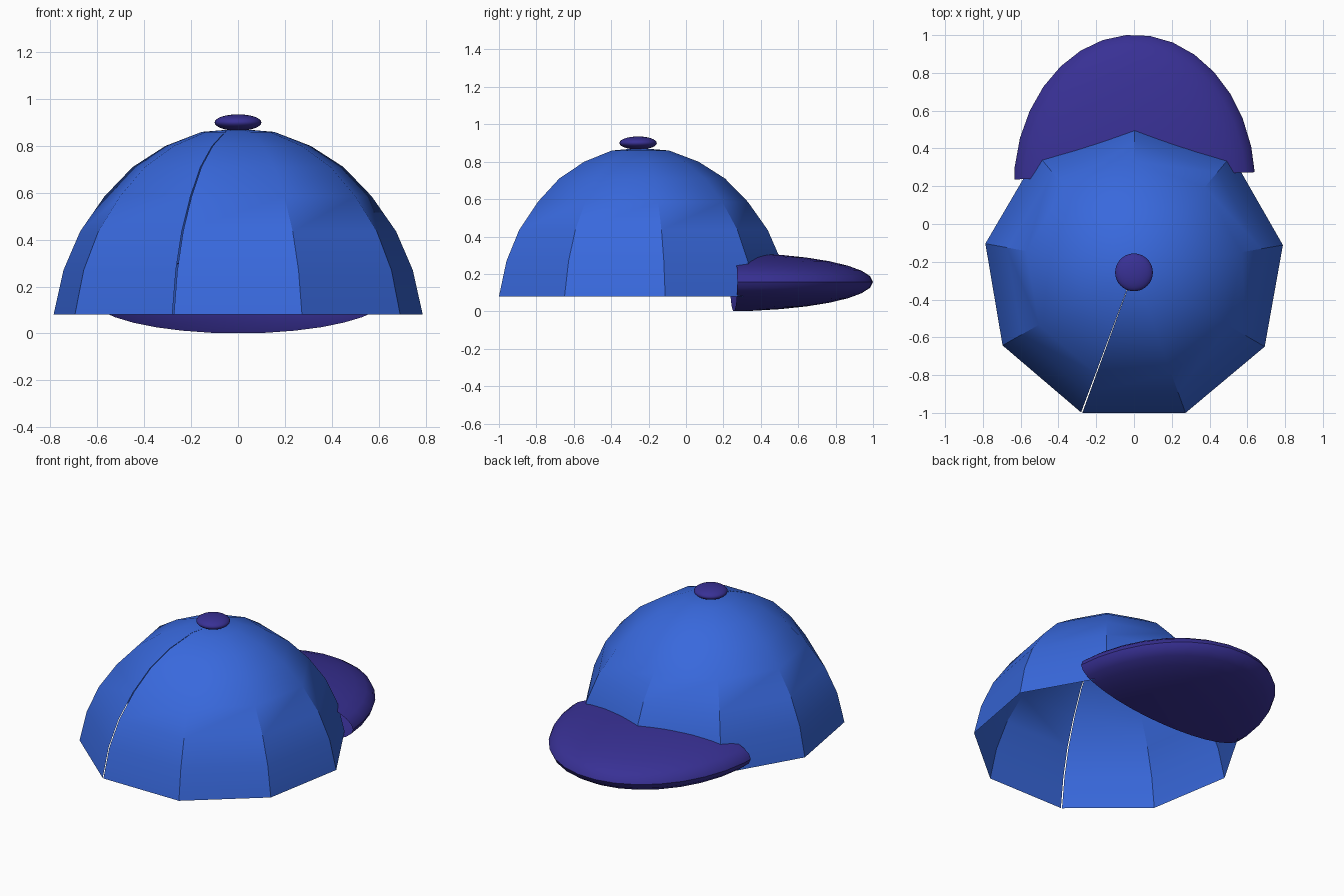
import bpy, bmesh, math
from mathutils import Matrix, Vector

if "Cube" in bpy.data.objects:
    bpy.data.objects.remove(bpy.data.objects["Cube"])


def material(name, color):
    m = bpy.data.materials.new(name)
    m.diffuse_color = (*color, 1)
    m.use_nodes = True
    m.node_tree.nodes["Principled BSDF"].inputs["Base Color"].default_value = m.diffuse_color
    return m


blue = material("cap_blue", (0.04, 0.14, 0.72))
purple = material("trim_purple", (0.04, 0.03, 0.30))


def add_object(name, bm, mat, angle):
    me = bpy.data.meshes.new(name)
    bm.to_mesh(me)
    bm.free()
    me.materials.append(mat)
    ob = bpy.data.objects.new(name, me)
    bpy.context.collection.objects.link(ob)
    bpy.ops.object.select_all(action='DESELECT')
    ob.select_set(True)
    bpy.context.view_layer.objects.active = ob
    bpy.ops.object.shade_smooth_by_angle(angle=math.radians(angle))
    return ob


def ellipsoid(center, radii, turn=0):
    bm = bmesh.new()
    bmesh.ops.create_uvsphere(bm, u_segments=32, v_segments=16, radius=1)
    bm.transform(Matrix.Translation(center) @ Matrix.Diagonal((*radii, 1))
                 @ Matrix.Rotation(math.radians(turn), 4, 'Z'))
    return bm


# Crown: nine-panel open dome, turned from a profile, with a hairline seam
profile = [(0.80, 0.08), (0.757, 0.27), (0.685, 0.435), (0.579, 0.585),
           (0.457, 0.71), (0.315, 0.80), (0.157, 0.86)]
sides = 9
bm = bmesh.new()
columns = []
for i in range(sides + 1):
    a = math.radians(-110 + 359.5 * i / sides)
    columns.append([bm.verts.new((r * math.cos(a), -0.248 + r * math.sin(a), z))
                    for r, z in profile])
apex = bm.verts.new((0, -0.248, 0.873))
for c, d in zip(columns, columns[1:]):
    for j in range(len(profile) - 1):
        bm.faces.new((c[j], d[j], d[j + 1], c[j + 1]))
    bm.faces.new((c[-1], d[-1], apex))
add_object("crown", bm, blue, 30)

# Brim: flattened hollow ellipsoid, rear part cut away inside the crown
bm = ellipsoid((0.003, 0.2, 0.157), (0.64, 0.802, 0.157), -7.25)
bmesh.ops.bisect_plane(bm, geom=bm.verts[:] + bm.edges[:] + bm.faces[:],
                       plane_co=Vector((0, 0.255, 0)),
                       plane_no=Vector((-0.03, 1, 0)), clear_inner=True)
add_object("brim", bm, purple, 40)

# Top button
add_object("button", ellipsoid((0, -0.256, 0.9), (0.1, 0.1, 0.035)), purple, 60)
